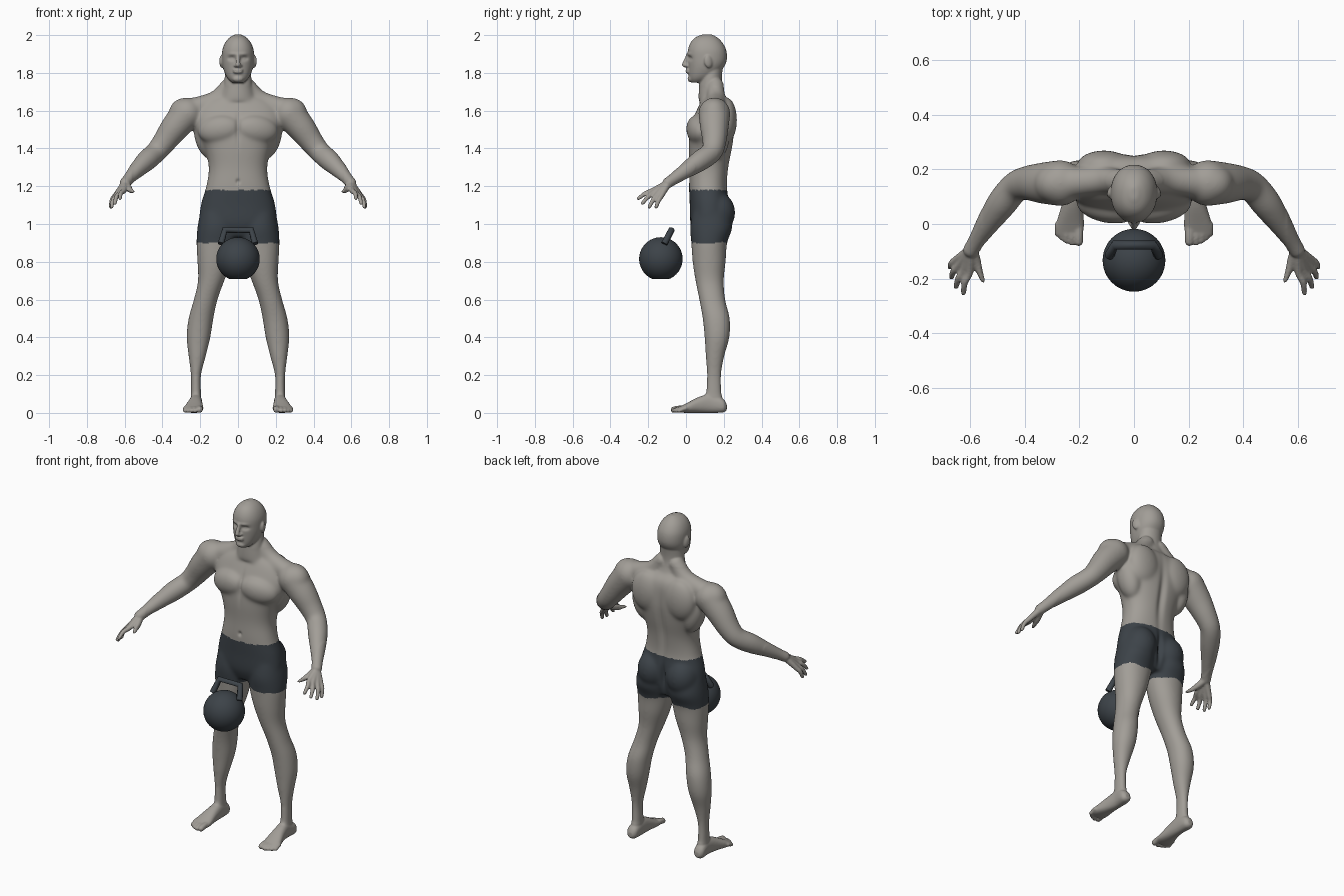
import bpy, bmesh, math
from mathutils import Vector, Matrix, Euler

cube = bpy.data.objects.get("Cube")
if cube:
    bpy.data.objects.remove(cube)


def material(name, colour):
    mat = bpy.data.materials.new(name)
    mat.use_nodes = True
    mat.diffuse_color = (*colour, 1)
    mat.node_tree.nodes["Principled BSDF"].inputs["Base Color"].default_value = (*colour, 1)
    return mat


skin = material("warm grey skin", (.36, .34, .31))
slate = material("dark slate", (.046, .056, .066))


def spline(rows, steps=5):
    """Smooth interpolation through rows of numbers."""
    rows = [Vector(r) for r in rows]
    out = []
    for i in range(len(rows) - 1):
        a, b, c, d = rows[max(i - 1, 0)], rows[i], rows[i + 1], rows[min(i + 2, len(rows) - 1)]
        for s in range(steps):
            t = s / steps
            out.append(b + ((c - a) * t + (a * 2 - b * 5 + c * 4 - d) * t ** 2
                            + (b * 3 - a - c * 3 + d) * t ** 3) / 2)
    return out + [rows[-1]]


def skin_rings(bm, rings):
    loops = [[bm.verts.new(p) for p in ring] for ring in rings]
    n = len(loops[0])
    for lower, upper in zip(loops, loops[1:]):
        for i in range(n):
            j = (i + 1) % n
            bm.faces.new((lower[i], lower[j], upper[j], upper[i]))
    bm.faces.new(loops[0])
    bm.faces.new(loops[-1])


def loft(bm, rows, along="z", power=2.3, sides=40):
    """Rows: position, x from, x to, then the range on the remaining axis."""
    rings = []
    for pos, x0, x1, low, high in spline(rows):
        ring = []
        for i in range(sides):
            c, s = math.cos(math.tau * i / sides), math.sin(math.tau * i / sides)
            x = (x0 + x1) / 2 + (x1 - x0) / 2 * math.copysign(abs(c) ** (2 / power), c)
            v = (low + high) / 2 + (high - low) / 2 * math.copysign(abs(s) ** (2 / power), s)
            ring.append((x, v, pos) if along == "z" else (x, pos, v))
        rings.append(ring)
    skin_rings(bm, rings)


def blob(bm, centre, radii, turn=(0, 0, 0)):
    bmesh.ops.create_uvsphere(bm, u_segments=24, v_segments=16, radius=1,
                              matrix=Matrix.LocRotScale(Vector(centre), Euler(turn), Vector(radii)))


def tube(bm, rows, sides=20):
    """Rows: x, y, z, radius; both ends rounded."""
    pts = spline(rows)
    rings = []
    for i, p in enumerate(pts):
        way = pts[min(i + 1, len(pts) - 1)].xyz - pts[max(i - 1, 0)].xyz
        turn = way.to_track_quat("Z", "Y")
        rings.append([p.xyz + turn @ Vector((math.cos(a), math.sin(a), 0)) * p.w
                      for a in (math.tau * k / sides for k in range(sides))])
    skin_rings(bm, rings)
    for end in (pts[0], pts[-1]):
        blob(bm, end.xyz, [end.w] * 3)


def symmetric(rows):
    return [(z, -w, w, y0, y1) for z, w, y0, y1 in rows]


bm = bmesh.new()
# Leg
loft(bm, [(1.06, .02, .2, .035, .23), (.98, .008, .215, .022, .245), (.9, .01, .22, .028, .218),
          (.8, .035, .215, .035, .21), (.7, .072, .212, .05, .2), (.6, .108, .234, .07, .208),
          (.5, .13, .262, .088, .232), (.4, .146, .272, .098, .23), (.3, .17, .262, .104, .203),
          (.2, .195, .25, .11, .187), (.1, .195, .25, .105, .19), (.03, .195, .25, .105, .2)], power=2.1)
# Foot and toes
loft(bm, [(.216, .21, .24, .015, .045), (.195, .193, .257, .002, .075), (.13, .19, .255, 0, .1),
          (.07, .188, .265, 0, .085), (0, .183, .285, 0, .05), (-.04, .188, .284, .004, .03)], "y")
for x, tip, r in [(.203, -.064, .017), (.228, -.068, .012), (.248, -.06, .012),
                  (.265, -.05, .011), (.28, -.036, .011)]:
    tube(bm, [(x, 0, .024, r), (x, tip + .025, .022, r), (x, tip, r, r)])
# Arm
tube(bm, [(.27, .15, 1.585, .085), (.335, .15, 1.51, .076), (.39, .15, 1.435, .064),
          (.435, .135, 1.38, .057), (.485, .075, 1.335, .056), (.53, .01, 1.29, .045),
          (.575, -.06, 1.242, .032), (.597, -.095, 1.218, .029)])
# Fingers run from the wrist through the knuckles and merge into the palm
for knuckle, tip in [((.603, -.175, 1.178), (.625, -.252, 1.135)),
                     ((.622, -.168, 1.168), (.652, -.23, 1.11)),
                     ((.64, -.15, 1.157), (.669, -.195, 1.09)),
                     ((.65, -.13, 1.15), (.674, -.158, 1.09))]:
    k, t = Vector(knuckle), Vector(tip)
    mid = k.lerp(t, .5) + Vector((.006, 0, .006))
    tube(bm, [(.598, -.095, 1.215, .02), (*k, .0145), (*mid, .0125), (*t, .01)])
tube(bm, [(.592, -.095, 1.21, .02), (.575, -.145, 1.185, .017),
          (.56, -.185, 1.175, .013), (.55, -.212, 1.17, .01)])
# Shoulder, chest, back, hip muscles
blob(bm, (.285, .148, 1.585), (.082, .075, .083))
tube(bm, [(.045, .155, 1.73, .045), (.12, .16, 1.655, .05), (.25, .15, 1.605, .06)])
blob(bm, (.1, .06, 1.5), (.115, .056, .075), (0, .15, .2))
blob(bm, (.11, .215, 1.55), (.1, .055, .12))
blob(bm, (.17, .16, 1.46), (.06, .07, .12), (0, .25, 0))
blob(bm, (.098, .165, 1.06), (.092, .096, .11))
# Ear
blob(bm, (.087, .118, 1.86), (.011, .022, .034), (.15, 0, .3))
# Mirror everything so far to the other side
half = bmesh.ops.duplicate(bm, geom=bm.verts[:] + bm.edges[:] + bm.faces[:])["geom"]
bmesh.ops.scale(bm, vec=(-1, 1, 1), verts=[g for g in half if isinstance(g, bmesh.types.BMVert)])
# Torso
loft(bm, symmetric([(1.685, .09, .1, .2), (1.65, .18, .08, .235), (1.61, .22, .06, .25),
                    (1.55, .235, .035, .255), (1.48, .22, .018, .255), (1.4, .178, .014, .245),
                    (1.3, .155, .018, .226), (1.2, .168, .016, .218), (1.1, .197, .02, .228),
                    (1, .2, .024, .222), (.93, .13, .05, .2)]))
# Neck
loft(bm, symmetric([(1.86, .062, .1, .2), (1.78, .07, .078, .19), (1.72, .078, .068, .195),
                    (1.65, .1, .065, .22)]), power=2)
# Head
loft(bm, symmetric([(2.004, .014, .09, .135), (1.988, .044, .05, .165), (1.96, .068, .024, .193),
                    (1.92, .083, .01, .213), (1.87, .085, .01, .216), (1.83, .08, .012, .2),
                    (1.79, .066, .014, .165), (1.765, .05, .018, .13), (1.748, .03, .03, .09)]), power=2.15)
# Nose, lips and chin
tube(bm, [(0, .012, 1.895, .011), (0, -.002, 1.865, .011), (0, -.008, 1.843, .014)])
blob(bm, (0, .006, 1.838), (.023, .014, .011))
for z in (1.815, 1.804):
    blob(bm, (0, .01, z), (.027, .013, .007))
blob(bm, (0, .028, 1.768), (.03, .02, .018))
bmesh.ops.recalc_face_normals(bm, faces=bm.faces[:])


def add_object(name, bm, mats):
    mesh = bpy.data.meshes.new(name)
    bm.to_mesh(mesh)
    obj = bpy.data.objects.new(name, mesh)
    bpy.context.collection.objects.link(obj)
    for m in mats:
        mesh.materials.append(m)
    return obj


def bake(obj):
    """Replace an object's data with its modified result."""
    result = bpy.data.meshes.new_from_object(
        obj.evaluated_get(bpy.context.evaluated_depsgraph_get()))
    obj.modifiers.clear()
    obj.data = result


# Merge the body into one surface
body = add_object("body", bm, [skin, slate])
remesh = body.modifiers.new("merge", "REMESH")
remesh.mode = "VOXEL"
remesh.voxel_size = .005
bake(body)

bm = bmesh.new()
bm.from_mesh(body.data)
# Blend muscles on trunk and limbs, keeping hands, feet and face crisp
trunk = [v for v in bm.verts if .09 < v.co.z < 1.73 and abs(v.co.x) < .56]
for _ in range(30):
    bmesh.ops.smooth_vert(bm, verts=trunk, factor=.5, use_axis_x=True, use_axis_y=True, use_axis_z=True)
for _ in range(3):
    bmesh.ops.smooth_vert(bm, verts=bm.verts[:], factor=.5, use_axis_x=True, use_axis_y=True, use_axis_z=True)


def press(centre, radii, push):
    """Push the surface softly around a point, on both sides."""
    for v in bm.verts:
        d = sum(((q - c) / r) ** 2 for q, c, r in zip((abs(v.co.x), v.co.y, v.co.z), centre, radii))
        if d < 6:
            v.co.y += push * math.exp(-d)


press((.034, .015, 1.877), (.02, .03, .011), .014)     # eye sockets
press((.034, .02, 1.876), (.01, .03, .006), -.006)     # eyeballs
press((.03, .01, 1.9), (.025, .03, .008), -.005)       # brows
press((0, .24, 1.38), (.022, .06, .17), -.014)         # spine groove
press((0, .02, 1.51), (.012, .05, .08), .008)          # breastbone
press((0, .02, 1.225), (.01, .04, .012), .01)          # navel
press((0, .24, 1.05), (.014, .08, .08), -.02)          # seat cleft

# Shorts are painted as a band around the hips
for f in bm.faces:
    c = f.calc_center_median()
    hem = .9 + .006 * math.sin(c.x * 40) * math.cos(c.y * 30)
    f.material_index = int(abs(c.x) < .4 and hem < c.z < 1.18)
    f.smooth = True
bm.to_mesh(body.data)

# Kettlebell ball
bm = bmesh.new()
bmesh.ops.create_uvsphere(bm, u_segments=48, v_segments=32, radius=.115,
                          matrix=Matrix.Translation((0, -.133, .815)))
for v in bm.verts:
    v.co.z = max(v.co.z, .708)
for f in bm.faces:
    f.smooth = True
add_object("kettlebell_ball", bm, [slate])

# Kettlebell handle
curve = bpy.data.curves.new("handle_path", "CURVE")
curve.dimensions = "3D"
curve.bevel_depth = .018
curve.bevel_resolution = 2
curve.use_fill_caps = True
path = curve.splines.new("POLY")
points = [(-.09, -.115, .895), (-.07, -.077, .968), (.07, -.077, .968), (.09, -.115, .895)]
path.points.add(len(points) - 1)
for p, co in zip(path.points, points):
    p.co = (*co, 1)
helper = bpy.data.objects.new("handle_path", curve)
bpy.context.collection.objects.link(helper)
handle_mesh = bpy.data.meshes.new_from_object(
    helper.evaluated_get(bpy.context.evaluated_depsgraph_get()))
bpy.data.objects.remove(helper)
handle = bpy.data.objects.new("kettlebell_handle", handle_mesh)
handle_mesh.materials.clear()
handle_mesh.materials.append(slate)
bpy.context.collection.objects.link(handle)
